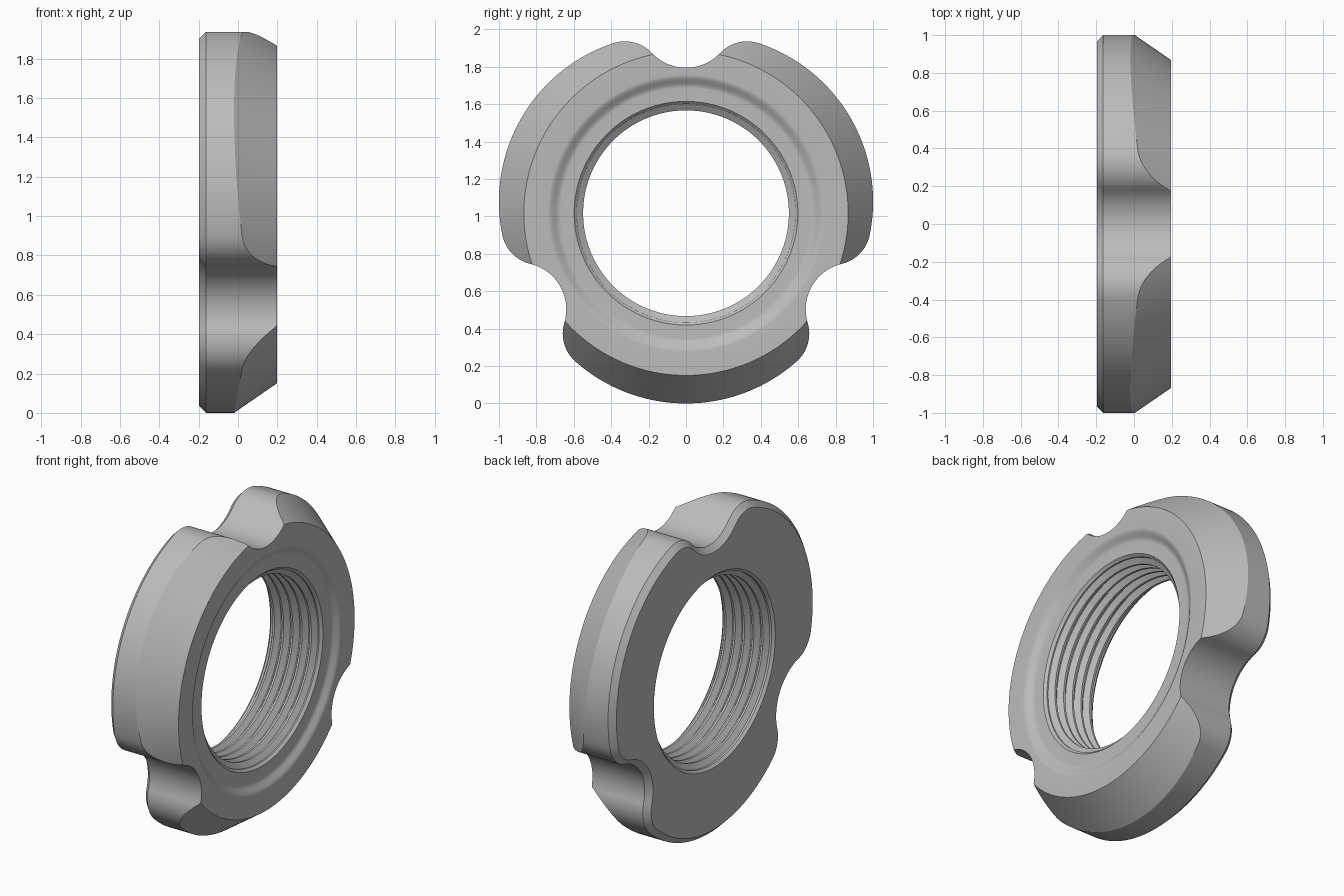
import bpy
import bmesh
import math

if "Cube" in bpy.data.objects:
    bpy.data.objects.remove(bpy.data.objects["Cube"], do_unlink=True)

# Main dimensions; the ring axis runs along x
HALF = 0.197
LOBE_OFFSET, LOBE_R = 0.125, 0.892
NOTCH_R, NOTCH_FLOOR = 0.25, 0.778
FILLET_R = 0.2
OUTER = LOBE_OFFSET + LOBE_R
BEVEL = 0.034
CONE_X, CONE_R = -0.02, 0.867
RIM_R, BORE_R, ROOT_R = 0.598, 0.55, 0.583
RECESS = 0.03


def polar(r, a):
    return complex(r * math.cos(a), r * math.sin(a))


def angle(v):
    return math.atan2(v.imag, v.real)


def arc(center, r, a, b, count, side=1):
    """Points with outward normals along an arc, without its last point."""
    steps = [a + (b - a) * i / count for i in range(count)]
    return [(center + polar(r, t), side * polar(1, t)) for t in steps]


def half_lobe():
    """Outline from the lobe middle to the notch middle."""
    lobe = complex(LOBE_OFFSET, 0)
    notch = polar(NOTCH_FLOOR + NOTCH_R, math.pi / 3)
    ra, rb = LOBE_R - FILLET_R, NOTCH_R + FILLET_R
    gap = abs(notch - lobe)
    along = (ra * ra - rb * rb + gap * gap) / (2 * gap)
    across = math.sqrt(ra * ra - along * along)
    fillet = lobe + (notch - lobe) / gap * complex(along, -across)
    a, b = angle(fillet - lobe), angle(notch - fillet)
    start, end = angle(fillet - notch), angle(-notch)
    pts = arc(lobe, LOBE_R, 0, a, 24)
    pts += arc(fillet, FILLET_R, a, b, 16)
    pts += arc(notch, NOTCH_R, start, end, 14, -1)
    pts.append((polar(NOTCH_FLOOR, math.pi / 3), polar(1, math.pi / 3)))
    return pts


def full_outline():
    half = half_lobe()
    mirrored = [(p.conjugate(), n.conjugate()) for p, n in half[1:-1]]
    lobe = mirrored[::-1] + half
    turns = [polar(1, math.radians(t)) for t in (-90, 30, 150)]
    return [(p * t, n * t) for t in turns for p, n in lobe]


def inner_profile():
    """Radius and x from the front recess through the thread to the back rim."""
    prof = []
    # Soft step down into the front recess
    for i in range(13):
        t = i / 12
        prof.append((0.74 - 0.07 * t, HALF - RECESS * (1 - math.cos(math.pi * t)) / 2))
    front, back = HALF - RECESS, -HALF
    prof += [(RIM_R, front), (ROOT_R, front - 0.015)]
    # Thread ridges
    top, bottom = front - 0.02, back + 0.025
    count = 5
    pitch = (top - bottom) / count
    for k in range(count):
        for r, f in ((ROOT_R, 0.05), (BORE_R, 0.4), (BORE_R, 0.6), (ROOT_R, 0.95)):
            prof.append((r, top - pitch * (k + f)))
    prof += [(ROOT_R, back + 0.015), (RIM_R, back)]
    return prof


# Threaded ring with three lobes
bm = bmesh.new()
inner = inner_profile()
slope = (HALF - CONE_X) / (OUTER - CONE_R)
columns = []
for p, n in full_outline():
    rho, phi = abs(p), angle(p)
    edge_x = min(HALF, CONE_X + (OUTER - rho) * slope)
    section = [(p - n * BEVEL, -HALF), (p, BEVEL - HALF), (p, edge_x),
               (polar(min(rho, CONE_R), phi), HALF)]
    section += [(polar(r, phi), x) for r, x in inner]
    columns.append([bm.verts.new((x, q.real, OUTER + q.imag)) for q, x in section])

for i, col in enumerate(columns):
    nxt = columns[(i + 1) % len(columns)]
    for j in range(len(col)):
        k = (j + 1) % len(col)
        bm.faces.new((col[j], col[k], nxt[k], nxt[j]))
bmesh.ops.remove_doubles(bm, verts=bm.verts, dist=0.0001)
bmesh.ops.recalc_face_normals(bm, faces=bm.faces)

mesh = bpy.data.meshes.new("threaded_ring")
bm.to_mesh(mesh)
bm.free()
ring = bpy.data.objects.new("threaded_ring", mesh)
bpy.context.collection.objects.link(ring)

# Plain grey metal
grey = bpy.data.materials.new("light_grey")
grey.use_nodes = True
color = (0.5, 0.5, 0.5, 1)
grey.diffuse_color = color
grey.node_tree.nodes["Principled BSDF"].inputs["Base Color"].default_value = color
mesh.materials.append(grey)

bpy.ops.object.select_all(action="DESELECT")
ring.select_set(True)
bpy.context.view_layer.objects.active = ring
bpy.ops.object.shade_smooth_by_angle(angle=math.radians(25))
